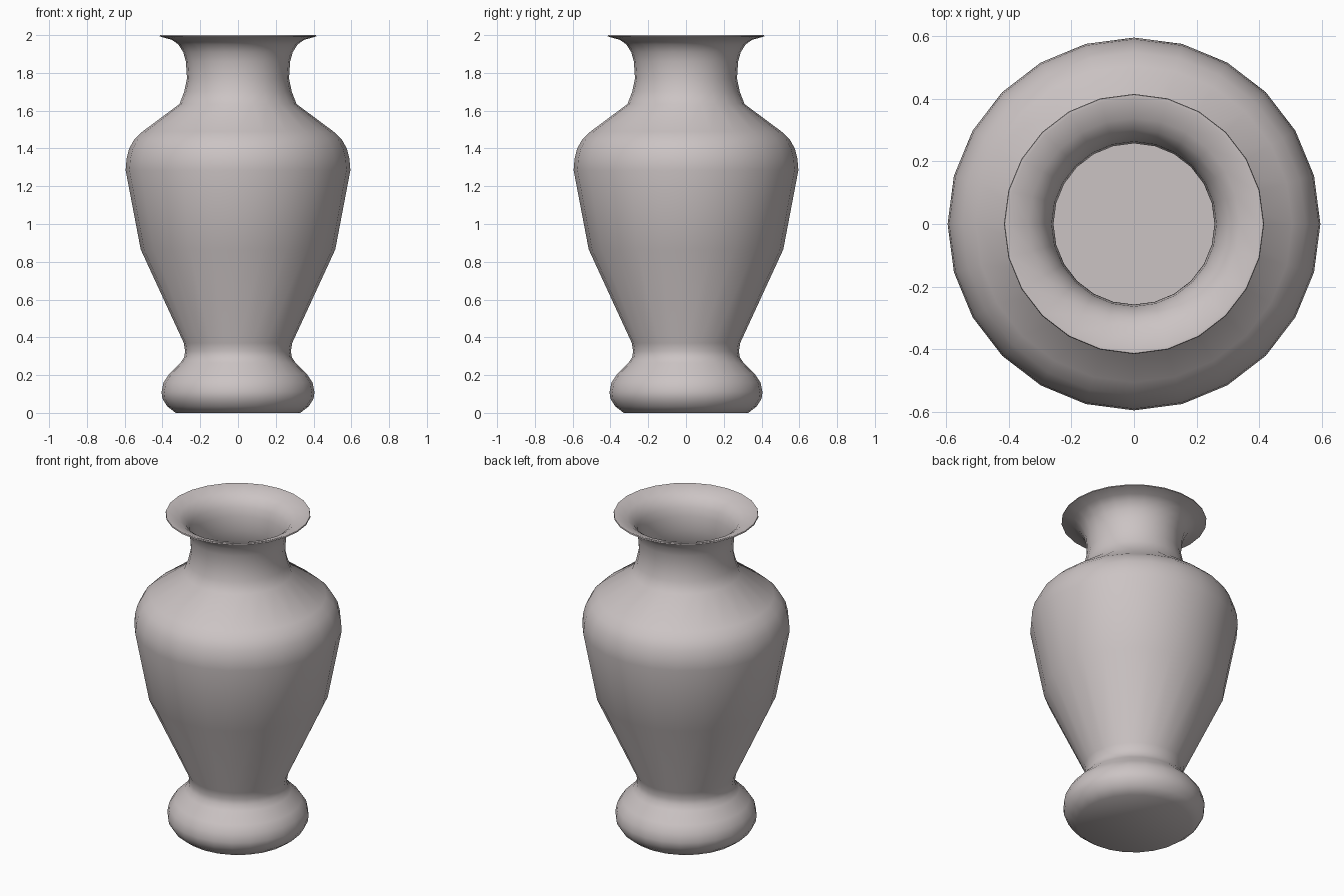
import bpy, bmesh, math

if "Cube" in bpy.data.objects:
    bpy.data.objects.remove(bpy.data.objects["Cube"])

SIDES = 24
# outer profile (radius, height), foot to lip
outer = [(0.33, 0), (0.375, 0.035), (0.4, 0.075), (0.405, 0.11), (0.395, 0.16), (0.365, 0.205),
         (0.305, 0.265), (0.285, 0.295), (0.28, 0.325), (0.287, 0.37), (0.515, 0.865),
         (0.595, 1.285), (0.59, 1.345), (0.576, 1.4), (0.548, 1.45), (0.505, 1.49),
         (0.31, 1.635), (0.285, 1.70), (0.27, 1.77), (0.276, 1.86), (0.29, 1.91),
         (0.315, 1.95), (0.35, 1.975), (0.415, 1.993), (0.413, 2.0)]
# inner wall, lip back down to the floor
T = 0.013
inner = [(0.403, 2.0)] + [(r - T, z) for r, z in reversed(outer[3:-2])]
inner += [(0.385, 0.07), (0.33, 0.02)]
profile = outer + inner

bm = bmesh.new()
rings = []
for r, z in profile:
    rings.append([bm.verts.new((r * math.cos(math.tau * i / SIDES),
                                r * math.sin(math.tau * i / SIDES), z)) for i in range(SIDES)])
for a, b in zip(rings, rings[1:]):
    for i in range(SIDES):
        j = (i + 1) % SIDES
        bm.faces.new((a[i], a[j], b[j], b[i]))
bm.faces.new(list(reversed(rings[0])))   # underside
bm.faces.new(rings[-1])                  # inside floor
bmesh.ops.recalc_face_normals(bm, faces=bm.faces)
mesh = bpy.data.meshes.new("vase")
bm.to_mesh(mesh)
bm.free()

vase = bpy.data.objects.new("vase", mesh)
bpy.context.collection.objects.link(vase)
mat = bpy.data.materials.new("pale clay")
mat.diffuse_color = (0.60, 0.55, 0.55, 1)
mat.use_nodes = True
mat.node_tree.nodes["Principled BSDF"].inputs["Base Color"].default_value = mat.diffuse_color
mesh.materials.append(mat)

bpy.context.view_layer.objects.active = vase
vase.select_set(True)
bpy.ops.object.shade_smooth_by_angle(angle=math.radians(40))
